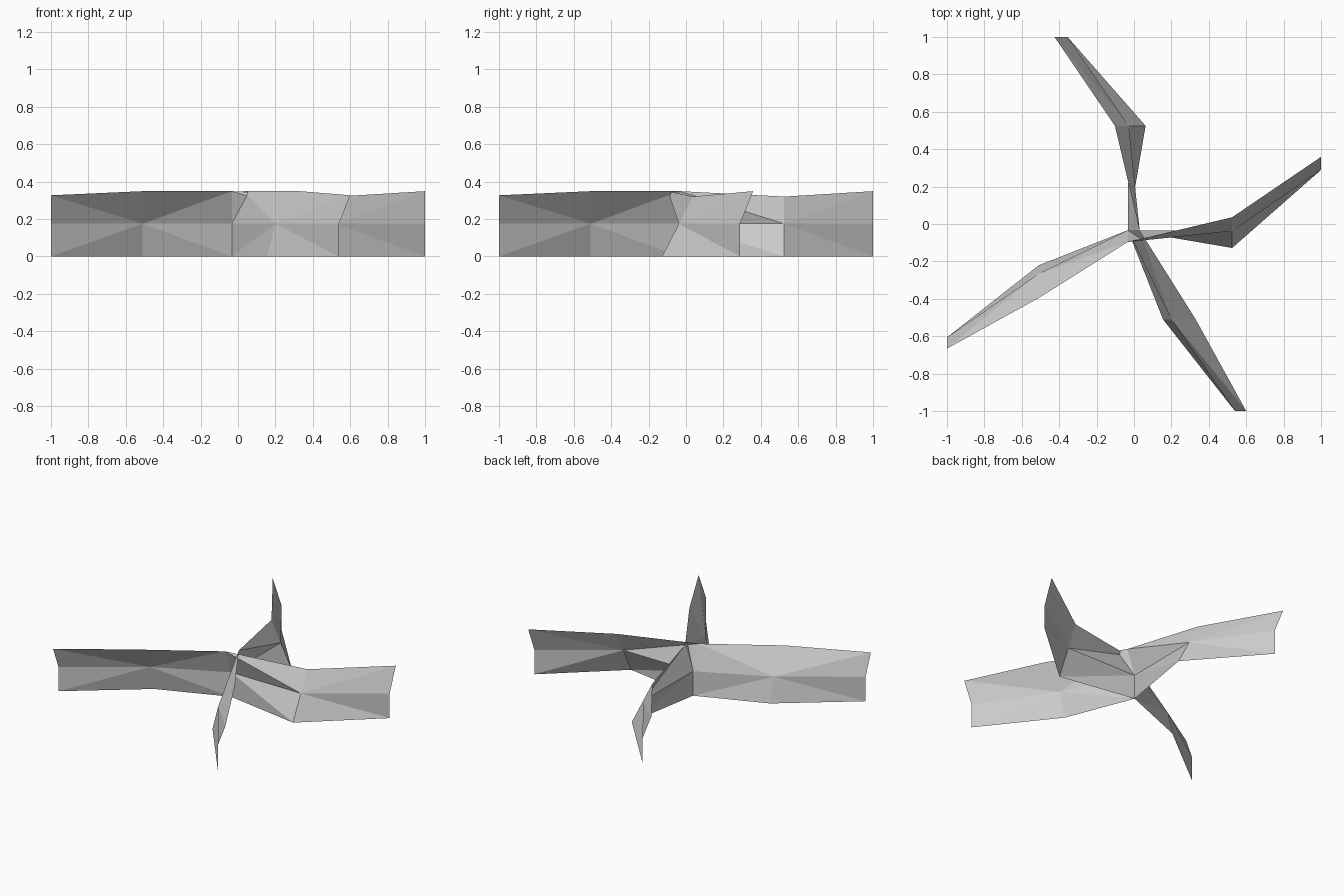
import bpy, bmesh, math
from mathutils import Matrix, Vector

if "Cube" in bpy.data.objects:
    bpy.data.objects.remove(bpy.data.objects["Cube"])

HUB = Vector((-0.033, -0.033, 0))
MID_Z = 0.175

grey = bpy.data.materials.new("plain grey")
grey.diffuse_color = (0.6, 0.6, 0.6, 1)
grey.use_nodes = True
grey.node_tree.nodes["Principled BSDF"].inputs["Base Color"].default_value = grey.diffuse_color

# Columns along the strip: y, then x of the bottom, middle and top rows, then top height
COLUMNS = [
    (-1.0, 0.54, 0.54, 0.60, 0.327),      # front tip
    (-0.51, 0.155, 0.20, 0.33, 0.349),    # front bend
    (-0.033, -0.033, -0.033, 0.03, 0.349),  # hub line
    (0.525, 0.062, -0.028, -0.102, 0.32), # back bend
    (1.0, -0.355, -0.355, -0.425, 0.349), # back tip
]


def folded_strip(name, angle):
    """Thin creased sheet through the hub, turned about the hub axis."""
    bm = bmesh.new()
    grid = [[bm.verts.new((x, y, z)) for x, z in zip(xs, (0, MID_Z, top))]
            for y, *xs, top in COLUMNS]
    for i in range(4):
        for j in range(2):
            a, b = grid[i][j], grid[i + 1][j]
            c, d = grid[i + 1][j + 1], grid[i][j + 1]
            # Creases fan out from each bend, except below the back inner panel
            bend_first = i in (1, 3)
            along_ac = bend_first == (j == 1)
            if (i, j) == (2, 0):
                along_ac = False
            if along_ac:
                tris = ((a, b, c), (a, c, d))
            else:
                tris = ((a, b, d), (b, c, d))
            if (i, j) == (2, 0):
                tris = ((a, b, d), (b, c, d))
            for t in tris:
                bm.faces.new(t)
    turn = (Matrix.Translation(HUB) @ Matrix.Rotation(angle, 4, 'Z')
            @ Matrix.Translation(-HUB))
    bm.transform(turn)
    me = bpy.data.meshes.new(name)
    bm.to_mesh(me)
    bm.free()
    me.materials.append(grey)
    ob = bpy.data.objects.new(name, me)
    bpy.context.collection.objects.link(ob)
    return ob


# Two identical crossing strips make the four blades
folded_strip("front_back_blades", 0)
folded_strip("side_blades", -math.pi / 2)
